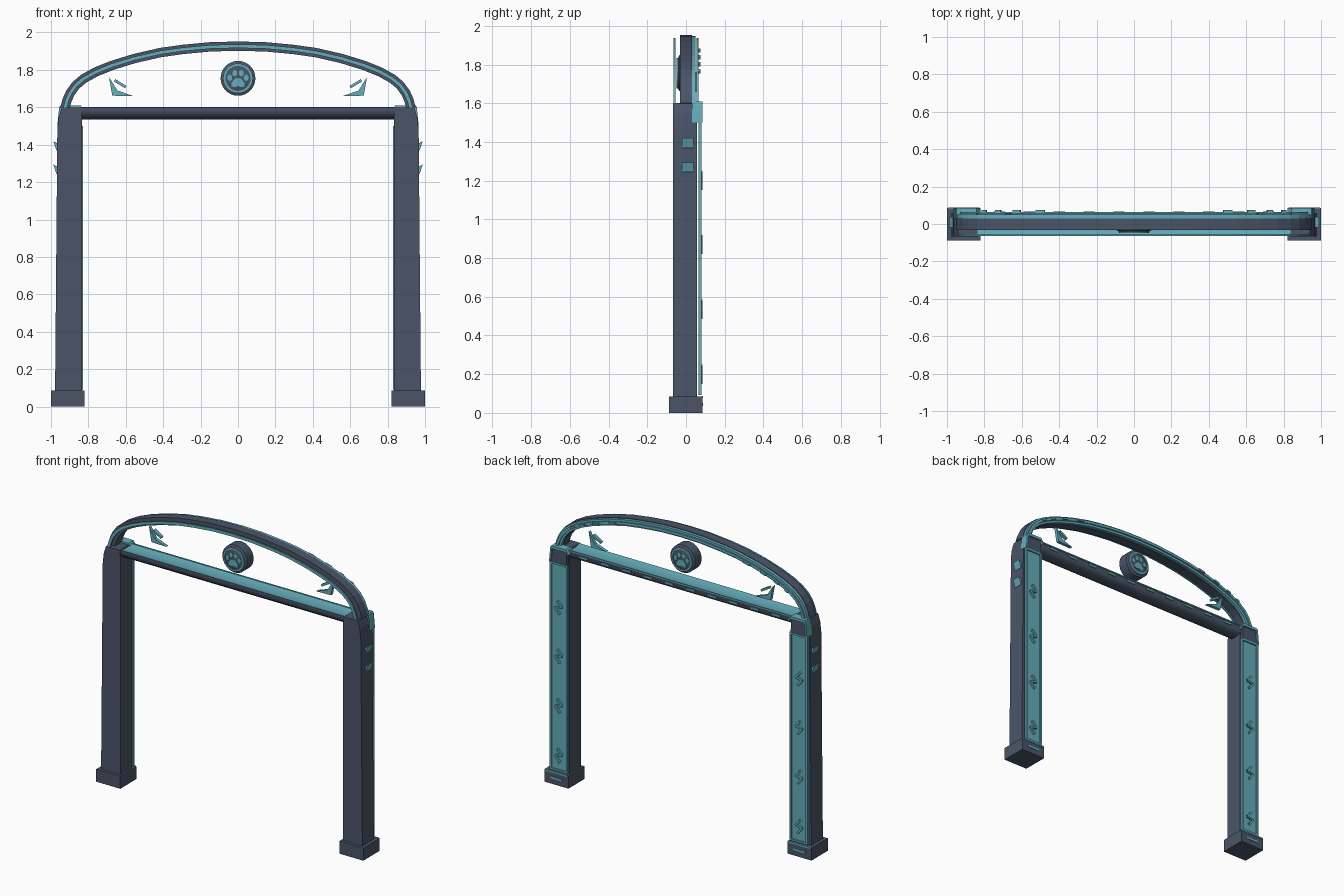
import bpy, bmesh, math
from mathutils import Vector

if "Cube" in bpy.data.objects:
    bpy.data.objects.remove(bpy.data.objects["Cube"])


def material(name, col):
    m = bpy.data.materials.new(name)
    m.diffuse_color = (*col, 1)
    m.use_nodes = True
    m.node_tree.nodes["Principled BSDF"].inputs["Base Color"].default_value = m.diffuse_color
    return m


SLATE = material("slate", (0.069, 0.091, 0.138))
TEAL = material("teal", (0.13, 0.42, 0.50))


def finish(name, bm, mats, smooth=False, rule=None):
    bmesh.ops.recalc_face_normals(bm, faces=bm.faces[:])
    bm.normal_update()
    if rule:
        for f in bm.faces:
            f.material_index = rule(f)
    me = bpy.data.meshes.new(name)
    bm.to_mesh(me)
    bm.free()
    for m in mats:
        me.materials.append(m)
    ob = bpy.data.objects.new(name, me)
    bpy.context.collection.objects.link(ob)
    if smooth:
        bpy.ops.object.select_all(action='DESELECT')
        ob.select_set(True)
        bpy.context.view_layer.objects.active = ob
        bpy.ops.object.shade_smooth_by_angle(angle=math.radians(35))
    return ob


def loft(name, rings, mats, smooth=False, rule=None):
    """Skin a list of equal rings and cap both ends."""
    bm = bmesh.new()
    vs = [[bm.verts.new(p) for p in r] for r in rings]
    n = len(vs[0])
    for a, b in zip(vs, vs[1:]):
        for i in range(n):
            j = (i + 1) % n
            bm.faces.new((a[i], a[j], b[j], b[i]))
    bm.faces.new(vs[0])
    bm.faces.new(vs[-1])
    return finish(name, bm, mats, smooth, rule)


def prism(name, pts, y0, y1, mat, s=1):
    """Outline in x and z, extruded along y; s=-1 mirrors it."""
    return loft(name, [[(x * s, y, z) for x, z in pts] for y in (y0, y1)], [mat])


def box(name, x0, x1, y0, y1, z0, z1, mat, s=1):
    return prism(name, [(x0, z0), (x1, z0), (x1, z1), (x0, z1)], y0, y1, mat, s)


def bar(name, a, b, w, y0, y1, mat, s=1):
    """Straight bar between two points in x and z."""
    a, b = Vector(a), Vector(b)
    d = (b - a).normalized() * w / 2
    n = Vector((-d.y, d.x))
    prism(name, [tuple(p) for p in (a - n, b - n, b + n, a + n)], y0, y1, mat, s)


# arch outline, right half mirrored to the left
half = [(0.95, 1.6), (0.938, 1.645), (0.918, 1.69), (0.885, 1.735), (0.84, 1.773),
        (0.77, 1.812), (0.68, 1.848), (0.56, 1.885), (0.42, 1.917), (0.3, 1.934),
        (0.15, 1.948), (0, 1.952)]
arch = [Vector(p) for p in half + [(-x, z) for x, z in half[-2::-1]]]


def inward(i):
    t = arch[min(i + 1, len(arch) - 1)] - arch[max(i - 1, 0)]
    return Vector((-t.y, t.x)).normalized()


def band(name, r0, r1, y0, y1, mat):
    rings = []
    for i, p in enumerate(arch):
        a, b = p + inward(i) * r0, p + inward(i) * r1
        rings.append([(a.x, y0, a.y), (a.x, y1, a.y), (b.x, y1, b.y), (b.x, y0, b.y)])
    loft(name, rings, [mat])


band("arch_core", 0, 0.05, -0.032, 0.03, SLATE)
band("arch_back_band", 0.004, 0.046, 0.03, 0.05, TEAL)
band("arch_back_strip", 0.016, 0.034, 0.055, 0.064, TEAL)
band("arch_front_strip", 0.015, 0.035, -0.064, -0.054, TEAL)

# crossbeam: rounded underside, shallow trough on top
section = [(-0.06, 1.6), (-0.062, 1.58), (-0.052, 1.558), (-0.03, 1.542), (0, 1.536),
           (0.03, 1.54), (0.05, 1.55), (0.06, 1.565), (0.06, 1.6), (0.03, 1.593), (-0.03, 1.593)]
loft("crossbeam", [[(x, y, z) for y, z in section] for x in (-0.85, 0.85)], [SLATE, TEAL],
     True, lambda f: 1 if f.normal.z > 0.5 else 0)
for i in range(10):
    x = -0.72 + i * 0.16
    box("beam_dash", x - 0.03, x + 0.03, 0.058, 0.066, 1.572, 1.583, TEAL)
box("beam_back_edge", -0.84, 0.84, 0.056, 0.065, 1.594, 1.602, TEAL)

# round emblem with bevelled rims, teal ring and pads on both faces
N = 32


def circle(r, y, cx=0, cz=1.755, n=N, k=1.0):
    return [(cx + r * math.cos(2 * math.pi * i / n), y,
             cz + r * k * math.sin(2 * math.pi * i / n)) for i in range(n)]


loft("emblem_disc", [circle(r, y) for r, y in
                     ((0.07, -0.046), (0.093, -0.034), (0.093, 0.034), (0.07, 0.046))],
     [SLATE], True)
for side in (-1, 1):
    y0, y1 = side * 0.044, side * 0.049
    bm = bmesh.new()
    loops = [[bm.verts.new(p) for p in circle(r, y)]
             for r, y in ((0.079, y0 * 0.9), (0.079, y1), (0.067, y1), (0.067, y0 * 0.9))]
    for a, b in zip(loops, loops[1:] + loops[:1]):
        for i in range(N):
            j = (i + 1) % N
            bm.faces.new((a[i], a[j], b[j], b[i]))
    finish("emblem_ring", bm, [TEAL])
    prism("emblem_pad", [(-0.034, 1.712), (-0.016, 1.708), (0, 1.714), (0.016, 1.708),
                         (0.034, 1.712), (0.036, 1.728), (0.018, 1.752), (0, 1.758),
                         (-0.018, 1.752), (-0.036, 1.728)], y0, y1, TEAL)
    for cx, cz in ((-0.044, 1.758), (-0.017, 1.783), (0.017, 1.783), (0.044, 1.758)):
        loft("emblem_dot", [circle(0.013, y, cx, cz, 12, 1.35) for y in (y0, y1)], [TEAL])

for s in (-1, 1):
    # foot block and its trim
    box("foot", 0.82, 1.0, -0.088, 0.086, 0, 0.085, SLATE, s)
    box("foot_slot", 0.865, 0.955, 0.084, 0.089, 0.036, 0.05, TEAL, s)
    box("foot_edge", 0.825, 0.995, 0.082, 0.089, 0.077, 0.087, TEAL, s)

    # tapering pillar
    rings = []
    for z, x0, x1 in ((0.085, 0.833, 0.978), (1.48, 0.833, 0.966),
                      (1.55, 0.834, 0.958), (1.6, 0.838, 0.942)):
        rings.append([(s * x0, -0.067, z), (s * x1, -0.067, z),
                      (s * x1, 0.056, z), (s * x0, 0.056, z)])
    loft("pillar", rings, [SLATE])

    # back panel with raised frame
    box("back_panel", 0.835, 0.962, 0.064, 0.071, 0.092, 1.5, TEAL, s)
    for x in (0.83, 0.952):
        box("panel_rail", x, x + 0.013, 0.064, 0.081, 0.092, 1.5, TEAL, s)
    for z in (0.092, 1.488):
        box("panel_end", 0.83, 0.965, 0.064, 0.081, z, z + 0.012, TEAL, s)
    # zigzag marks on the panel
    for z in (0.2, 0.535, 0.87, 1.2):
        bar("panel_mark", (0.875, z + 0.005), (0.91, z + 0.045), 0.014, 0.07, 0.084, TEAL, s)
        bar("panel_mark", (0.89, z - 0.045), (0.925, z - 0.005), 0.014, 0.07, 0.084, TEAL, s)
        bar("panel_mark", (0.875, z + 0.005), (0.925, z - 0.005), 0.012, 0.07, 0.084, TEAL, s)

    # capital behind the pillar top
    prism("capital", [(0.838, 1.5), (0.955, 1.5), (0.95, 1.59), (0.842, 1.59)],
          0.04, 0.078, SLATE, s)
    prism("capital_lip", [(0.828, 1.57), (0.84, 1.592), (0.958, 1.592), (0.95, 1.61),
                          (0.842, 1.61), (0.82, 1.58)], 0.03, 0.086, TEAL, s)
    bar("capital_side", (0.96, 1.5), (0.95, 1.6), 0.012, 0.03, 0.086, TEAL, s)

    # side fins
    for z in (1.36, 1.235):
        prism("side_fin", [(0.958, z), (0.972, z + 0.012), (0.988, z + 0.06),
                           (0.958, z + 0.042)], -0.02, 0.038, TEAL, s)

    # corner ornaments under the arch
    prism("corner_ornament", [(0.69, 1.762), (0.672, 1.662), (0.56, 1.66), (0.645, 1.69)],
          0.034, 0.056, TEAL, s)
    bar("ornament_bar", (0.6, 1.708), (0.66, 1.744), 0.014, 0.034, 0.056, TEAL, s)

    # dashes on the back of the arch
    for i in (4, 5, 6, 7):
        p, q = arch[i] + inward(i) * 0.025, arch[i + 1] + inward(i + 1) * 0.025
        bar("arch_dash", p.lerp(q, 0.2), p.lerp(q, 0.55), 0.012, 0.062, 0.076, TEAL, s)
